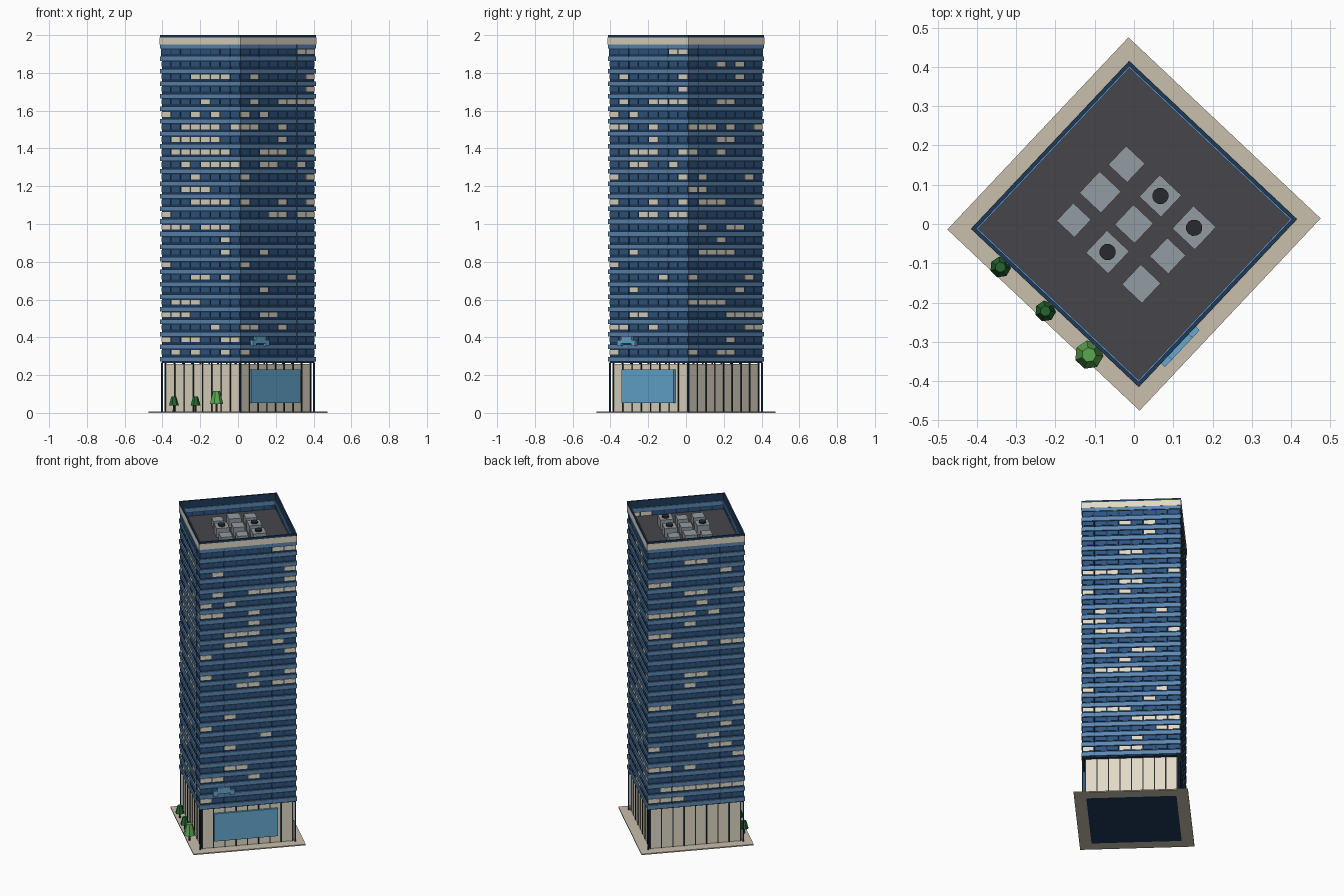
import bpy, bmesh, math, random
from mathutils import Matrix, Vector

if "Cube" in bpy.data.objects:
    bpy.data.objects.remove(bpy.data.objects["Cube"])

random.seed(7)
ROT = Matrix.Rotation(math.radians(-43.3), 4, 'Z')   # whole tower stands on its corner
H = 0.293          # half side of the tower
PITCH = 0.0663     # storey height
FLOORS = 25
BASE = 0.268       # underside of the tower shaft
BAYS = 8


def mat(name, r, g, b):
    m = bpy.data.materials.new(name)
    m.diffuse_color = [c ** 2.2 for c in (r, g, b)] + [1]
    m.use_nodes = True
    m.node_tree.nodes["Principled BSDF"].inputs["Base Color"].default_value = m.diffuse_color
    return m


SPANDREL = mat("spandrel_blue", .37, .53, .69)
GLASS = mat("glass_blue", .20, .34, .50)
NAVY = mat("navy", .14, .24, .36)
CREAM = mat("lit_cream", .88, .85, .77)
STONE = mat("paving", .78, .74, .67)
DECK = mat("roof_deck", .28, .28, .30)
METAL = mat("metal_grey", .57, .60, .63)
DARK = mat("dark", .17, .18, .20)
SIGN = mat("screen_blue", .40, .66, .82)
GREEN = mat("dark_green", .16, .40, .20)
LIGHT = mat("light_green", .36, .65, .32)
BARK = mat("bark", .32, .24, .18)


def box(bm, x0, x1, y0, y1, z0, z1, turn=0):
    m = (Matrix.Rotation(turn * math.pi / 2, 4, 'Z')
         @ Matrix.Translation(((x0 + x1) / 2, (y0 + y1) / 2, (z0 + z1) / 2))
         @ Matrix.Diagonal((x1 - x0, y1 - y0, z1 - z0, 1)))
    bmesh.ops.create_cube(bm, size=1, matrix=m)


def slab(bm, h, z0, z1):
    box(bm, -h, h, -h, h, z0, z1)


def cone(bm, x, y, z0, z1, r0, r1, n):
    bmesh.ops.create_cone(bm, cap_ends=True, segments=n, radius1=r0, radius2=r1, depth=z1 - z0,
                          matrix=Matrix.Translation((x, y, (z0 + z1) / 2)))


def finish(bm, name, material):
    bm.transform(ROT)
    me = bpy.data.meshes.new(name)
    bm.to_mesh(me)
    bm.free()
    ob = bpy.data.objects.new(name, me)
    me.materials.append(material)
    bpy.context.collection.objects.link(ob)
    return ob


def square_ring(bm, outer, inner, z0, z1):
    for k in range(4):
        box(bm, -outer, inner, -outer, -inner, z0, z1, k)


# paving around the base and lobby floor
bm = bmesh.new()
square_ring(bm, .336, .265, 0, .007)
finish(bm, "plaza", STONE)
bm = bmesh.new()
slab(bm, .265, 0, .007)
finish(bm, "lobby_floor", NAVY)

# lobby walls, mullions, corner columns
bm = bmesh.new()
slab(bm, .272, .007, BASE - .008)
finish(bm, "lobby_wall", CREAM)
bm = bmesh.new()
for k in range(4):
    for i in range(BAYS + 1):
        x = -.270 + i * .540 / BAYS
        box(bm, x - .003, x + .003, -.276, -.270, .007, BASE, k)
finish(bm, "lobby_mullions", DARK)
bm = bmesh.new()
for sx in (-1, 1):
    for sy in (-1, 1):
        cone(bm, sx * .284, sy * .284, .007, BASE, .005, .005, 8)
finish(bm, "corner_columns", NAVY)

# shaft core
bm = bmesh.new()
slab(bm, .2855, BASE - .004, 1.89)
finish(bm, "tower_core", NAVY)

# spandrel bands at each storey
bm = bmesh.new()
for f in range(FLOORS + 1):
    z = BASE + .004 + f * PITCH
    square_ring(bm, H, .28, z, z + .024)
finish(bm, "spandrel_bands", SPANDREL)

# window panes, a share of them lit in short runs
glass, lit = bmesh.new(), bmesh.new()
w = 2 * .288 / BAYS
for k in range(4):
    for f in range(FLOORS):
        z = BASE + .034 + f * PITCH
        on = False
        for i in range(BAYS):
            on = random.random() < (.42 if on else .17)
            x = -.288 + i * w
            box(lit if on else glass, x + .004, x + w - .004, -.2895, -.284, z + .006, z + .031, k)
finish(glass, "dark_windows", GLASS)
finish(lit, "lit_windows", CREAM)

# slim vertical fins
bm = bmesh.new()
for k, xs in enumerate(((.216,), (-.144, .144), (-.216,), (-.144, .144))):
    for x in xs:
        box(bm, x - .002, x + .002, -.2945, -.285, BASE, 1.95, k)
finish(bm, "vertical_fins", GLASS)

# crown band, parapet and sunken roof deck
bm = bmesh.new()
square_ring(bm, H + .001, .288, 1.951, 1.988)
finish(bm, "crown_band", CREAM)
bm = bmesh.new()
square_ring(bm, H, .284, 1.988, 2.0)
square_ring(bm, .2885, .284, 1.88, 1.988)
finish(bm, "parapet", NAVY)
bm = bmesh.new()
slab(bm, .2845, 1.885, 1.90)
finish(bm, "roof_deck", DECK)

# roof plant: three by three boxes, some with fans
units, fans = bmesh.new(), bmesh.new()
sizes = ((.062, .078, .070), (.075, .070, .065), (.066, .076, .079))
fan_at = {(0, 1), (2, 1), (2, 2)}
for r, row in enumerate(sizes):
    for c, s in enumerate(row):
        x, y, h = (c - 1) * .118, (r - 1) * .098, s / 2
        top = 1.90 + s * .75
        box(units, x - h, x + h, y - h, y + h, 1.90, top)
        if (r, c) in fan_at:
            cone(fans, x, y, top, top + .010, .021, .021, 12)
finish(units, "roof_units", METAL)
finish(fans, "roof_fans", DARK)

# big screen on the lobby and a plain wall plaque above it
bm = bmesh.new()
box(bm, .272, .286, -.20, .18, .052, .230)
finish(bm, "lobby_screen", SIGN)
bm = bmesh.new()
box(bm, .290, .307, -.185, -.108, .367, .405)
for y in (-.197, -.096):
    box(bm, .290, .307, y - .014, y + .014, .353, .385)
finish(bm, "wall_plaque", SIGN)

# street trees
trees = ((-.172, -.313, .027, .040, .087, GREEN), (-.012, -.316, .027, .040, .087, GREEN),
         (.145, -.321, .037, .047, .116, LIGHT))
for i, (x, y, r, z0, z1, m) in enumerate(trees):
    bm = bmesh.new()
    cone(bm, x, y, .007, z0 + .005, .006, .005, 6)
    finish(bm, f"tree_trunk_{i + 1}", BARK)
    bm = bmesh.new()
    cone(bm, x, y, z0, z1, r, r * .5, 7)
    finish(bm, f"tree_crown_{i + 1}", m)
